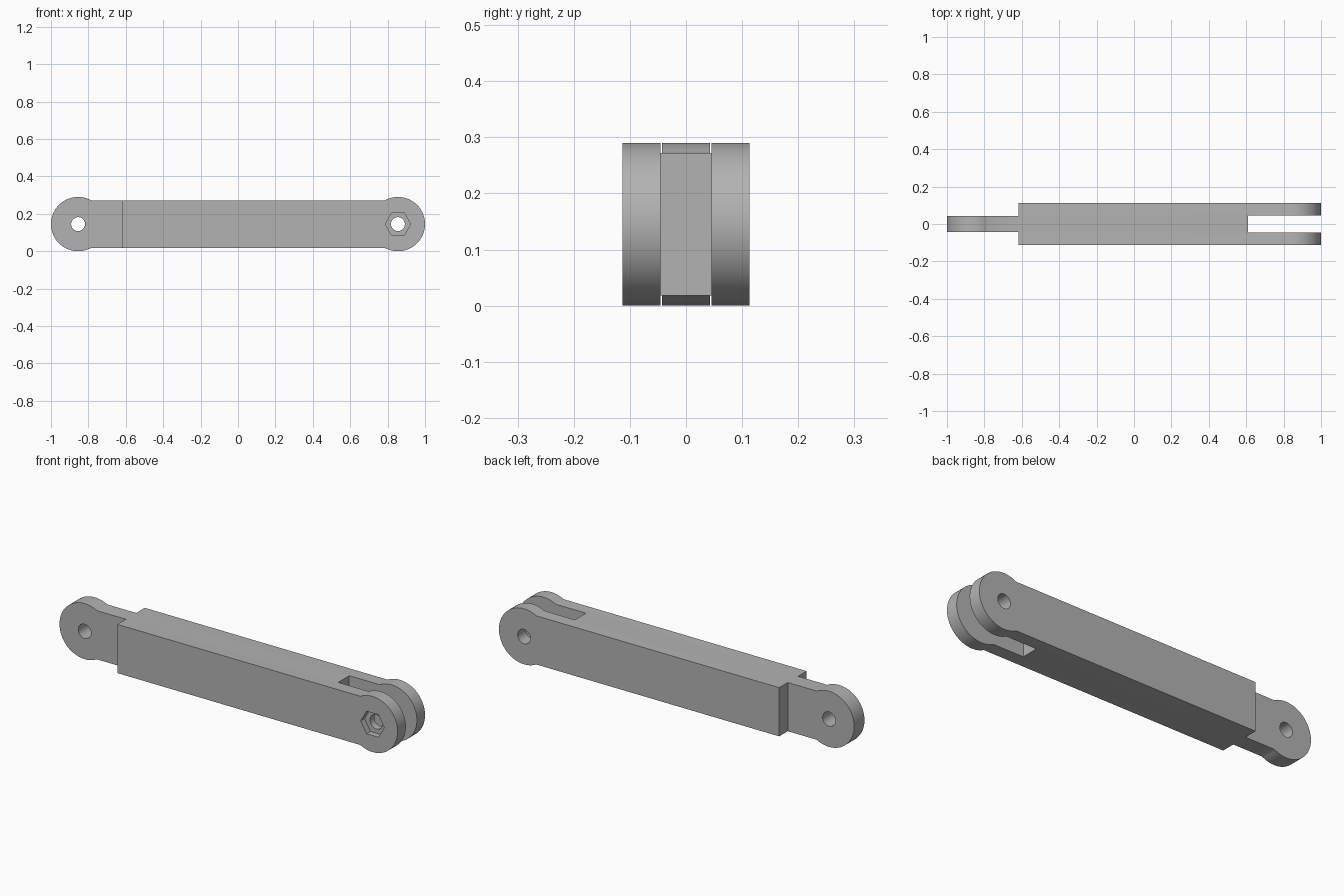
import bpy, bmesh, math
from mathutils import Matrix

if "Cube" in bpy.data.objects:
    bpy.data.objects.remove(bpy.data.objects["Cube"], do_unlink=True)

R, CX, CZ = 0.145, 0.855, 0.145       # knuckle radius and pivot centre
HALF_BAR, HALF_W = 0.127, 0.113       # bar half height and half width
TONGUE, SLOT = 0.0425, 0.0455         # half widths of tongue and fork slot

grey = bpy.data.materials.new("grey plastic")
grey.use_nodes = True
colour = (0.45, 0.45, 0.45, 1)
grey.diffuse_color = colour
grey.node_tree.nodes["Principled BSDF"].inputs["Base Color"].default_value = colour


def make_object(name, bm):
    bmesh.ops.recalc_face_normals(bm, faces=bm.faces)
    mesh = bpy.data.meshes.new(name)
    bm.to_mesh(mesh)
    bm.free()
    mesh.materials.append(grey)
    obj = bpy.data.objects.new(name, mesh)
    bpy.context.collection.objects.link(obj)
    return obj


def prism(name, points, y0, y1):
    """Extrude an x-z outline from y0 to y1."""
    bm = bmesh.new()
    face = bm.faces.new([bm.verts.new((x, y0, z)) for x, z in points])
    ext = bmesh.ops.extrude_face_region(bm, geom=[face])["geom"]
    moved = [v for v in ext if isinstance(v, bmesh.types.BMVert)]
    bmesh.ops.translate(bm, verts=moved, vec=(0, y1 - y0, 0))
    return make_object(name, bm)


def box(name, x0, x1, y0, y1):
    return prism(name, [(x0, -1), (x1, -1), (x1, 1), (x0, 1)], y0, y1)


def circle(cx, r, n):
    return [(cx + r * math.cos(math.tau * i / n), CZ + r * math.sin(math.tau * i / n))
            for i in range(n)]


# Link outline: straight bar with a round knuckle at each end
STEPS = 72
reach = math.pi - math.asin(HALF_BAR / R)
arc = [(CX + R * math.cos(a), R * math.sin(a))
       for a in (-reach + 2 * reach * i / STEPS for i in range(STEPS + 1))]
outline = [(x, CZ + z) for x, z in arc] + [(-x, CZ - z) for x, z in arc]
link = prism("link_arm", outline, -HALF_W, HALF_W)

# Cutters: fork slot, tongue shoulders, pivot holes and nut pocket
cutters = [box("slot_cutter", 0.61, 1.2, -SLOT, SLOT)]
for side in (-1, 1):
    y0, y1 = sorted((side * TONGUE, side * 0.3))
    cutters.append(box("shoulder_cutter", -1.2, -0.617, y0, y1))
    cutters.append(prism("hole_cutter", circle(side * CX, 0.037, 48), -0.3, 0.3))
cutters.append(prism("nut_cutter", circle(CX, 0.068, 6), -0.3, -HALF_W + 0.032))

bpy.ops.object.select_all(action="DESELECT")
bpy.context.view_layer.objects.active = link
link.select_set(True)
for cutter in cutters:
    mod = link.modifiers.new("cut", "BOOLEAN")
    mod.operation, mod.solver, mod.object = "DIFFERENCE", "EXACT", cutter
    bpy.ops.object.modifier_apply(modifier=mod.name)
    bpy.data.objects.remove(cutter, do_unlink=True)

bpy.ops.object.shade_smooth_by_angle(angle=math.radians(30))
